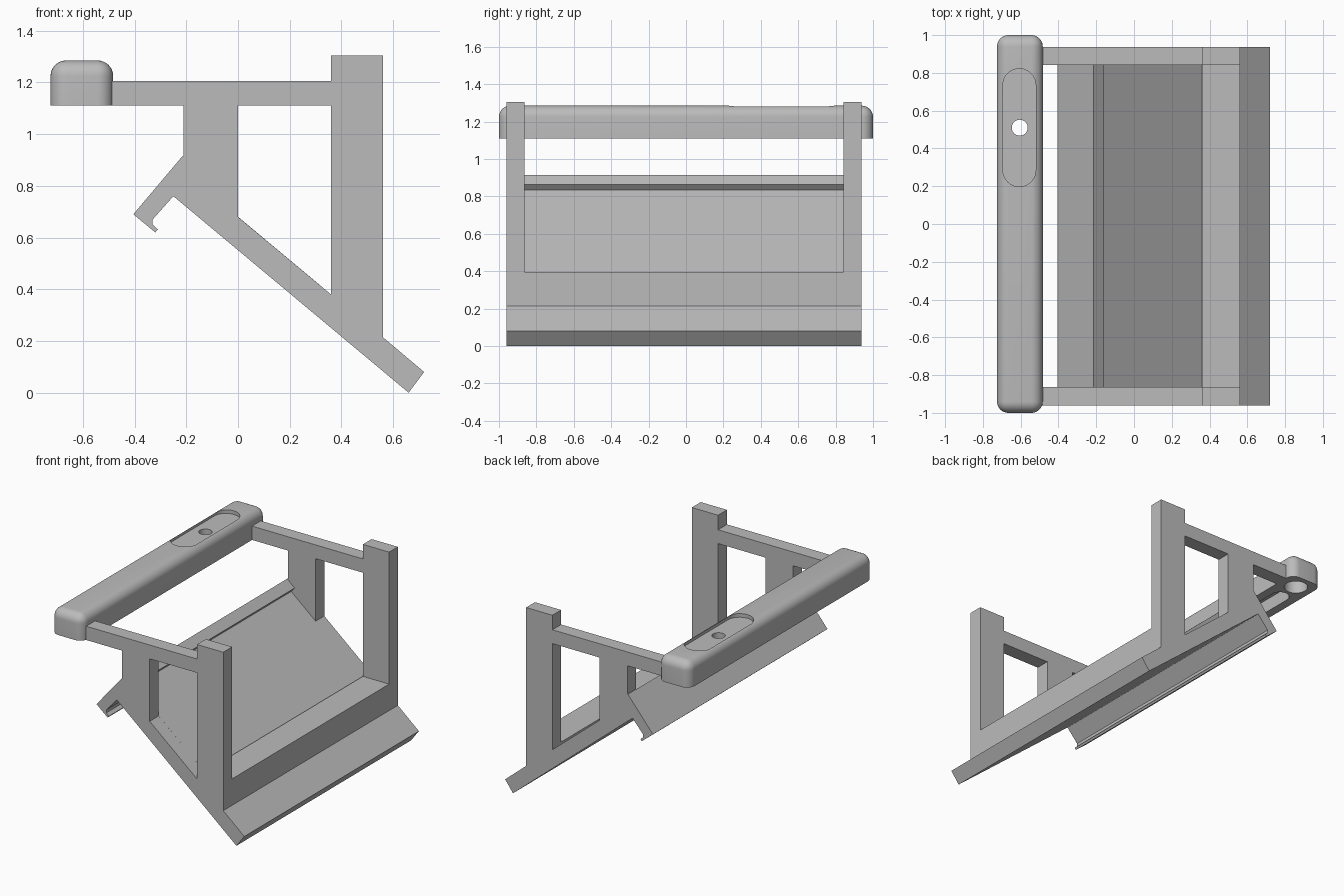
import bpy, bmesh, math

if "Cube" in bpy.data.objects:
    bpy.data.objects.remove(bpy.data.objects["Cube"])

grey = bpy.data.materials.new("plain_grey")
grey.use_nodes = True
grey.diffuse_color = (0.5, 0.5, 0.5, 1)
grey.node_tree.nodes["Principled BSDF"].inputs["Base Color"].default_value = (0.5, 0.5, 0.5, 1)


def finish(name, bm):
    bmesh.ops.recalc_face_normals(bm, faces=bm.faces)
    me = bpy.data.meshes.new(name)
    bm.to_mesh(me)
    bm.free()
    me.materials.append(grey)
    ob = bpy.data.objects.new(name, me)
    bpy.context.collection.objects.link(ob)
    return ob


def prism(name, points, shift):
    """Extrude a closed 3D outline along a vector."""
    bm = bmesh.new()
    face = bm.faces.new([bm.verts.new(p) for p in points])
    ext = bmesh.ops.extrude_face_region(bm, geom=[face])
    moved = [v for v in ext["geom"] if isinstance(v, bmesh.types.BMVert)]
    bmesh.ops.translate(bm, verts=moved, vec=shift)
    return finish(name, bm)


def side_prism(name, outline, y0, y1):
    return prism(name, [(x, y0, z) for x, z in outline], (0, y1 - y0, 0))


def slot(name, x, y0, y1, r, z0, z1):
    """Upright stadium (or cylinder when y0 equals y1) centred on x."""
    n = 24
    pts = []
    for cy, start in ((y1, 0), (y0, math.pi)):
        last = n if y0 == y1 else n + 1
        for i in range(last):
            a = start + math.pi * i / n
            pts.append((x + r * math.cos(a), cy + r * math.sin(a), z0))
    return prism(name, pts, (0, 0, z1 - z0))


def cut(ob, cutter):
    cutter.hide_render = True
    mod = ob.modifiers.new("cut", "BOOLEAN")
    mod.operation = "DIFFERENCE"
    mod.solver = "EXACT"
    mod.object = cutter
    bpy.ops.object.select_all(action="DESELECT")
    bpy.context.view_layer.objects.active = ob
    ob.select_set(True)
    bpy.ops.object.modifier_apply(modifier=mod.name)
    bpy.data.objects.remove(cutter)


# Outline shared by the foot and the lower hook
foot = [(0.66, 0), (0.72, 0.08), (0.56, 0.215)]
hook = [(-0.215, 0.915), (-0.405, 0.69), (-0.32, 0.62), (-0.31, 0.632),
        (-0.33, 0.65), (-0.33, 0.67), (-0.25, 0.76)]

# Side frames: post, arm and web with an open window
frame = foot + [(0.56, 1.305), (0.36, 1.305), (0.36, 1.205), (-0.5, 1.205),
                (-0.5, 1.11), (-0.21, 1.11), (-0.21, 0.915)] + hook
window = [(0, 1.11), (0, 0.68), (0.36, 0.38), (0.36, 1.11)]
for name, y0, y1 in (("front_side_frame", -0.96, -0.863), ("back_side_frame", 0.843, 0.938)):
    ob = side_prism(name, frame, y0, y1)
    cut(ob, side_prism("window_cutter", window, y0 - 0.1, y1 + 0.1))

# Sloped plate with cross rail and raised hook between the frames
tray = foot + [(0.56, 0.397), (0.36, 0.397), (0.36, 0.38),
               (-0.185, 0.835), (-0.16, 0.865)] + hook
side_prism("sloped_plate", tray, -0.863, 0.843)

# Rounded grip bar, flat underneath
bm = bmesh.new()
bmesh.ops.create_cube(bm, size=1)
for v in bm.verts:
    v.co = (-0.604 + v.co.x * 0.242, v.co.y * 2, 1.1975 + v.co.z * 0.175)
rounded = [e for e in bm.edges if max(v.co.z for v in e.verts) > 1.2]
bmesh.ops.bevel(bm, geom=rounded, offset=0.06, segments=8, profile=0.5, affect="EDGES")
bar = finish("grip_bar", bm)

# Shallow top recess, through hole and underside pockets
cut(bar, slot("recess_cutter", -0.607, 0.285, 0.735, 0.087, 1.26, 1.4))
cut(bar, slot("hole_cutter", -0.605, 0.51, 0.51, 0.042, 1, 1.4))
cut(bar, slot("pocket_cutter", -0.605, 0.28, 0.73, 0.06, 1, 1.2))
cut(bar, slot("socket_cutter", -0.605, 0.89, 0.89, 0.075, 1, 1.22))
bpy.ops.object.shade_smooth_by_angle(angle=math.radians(30))
